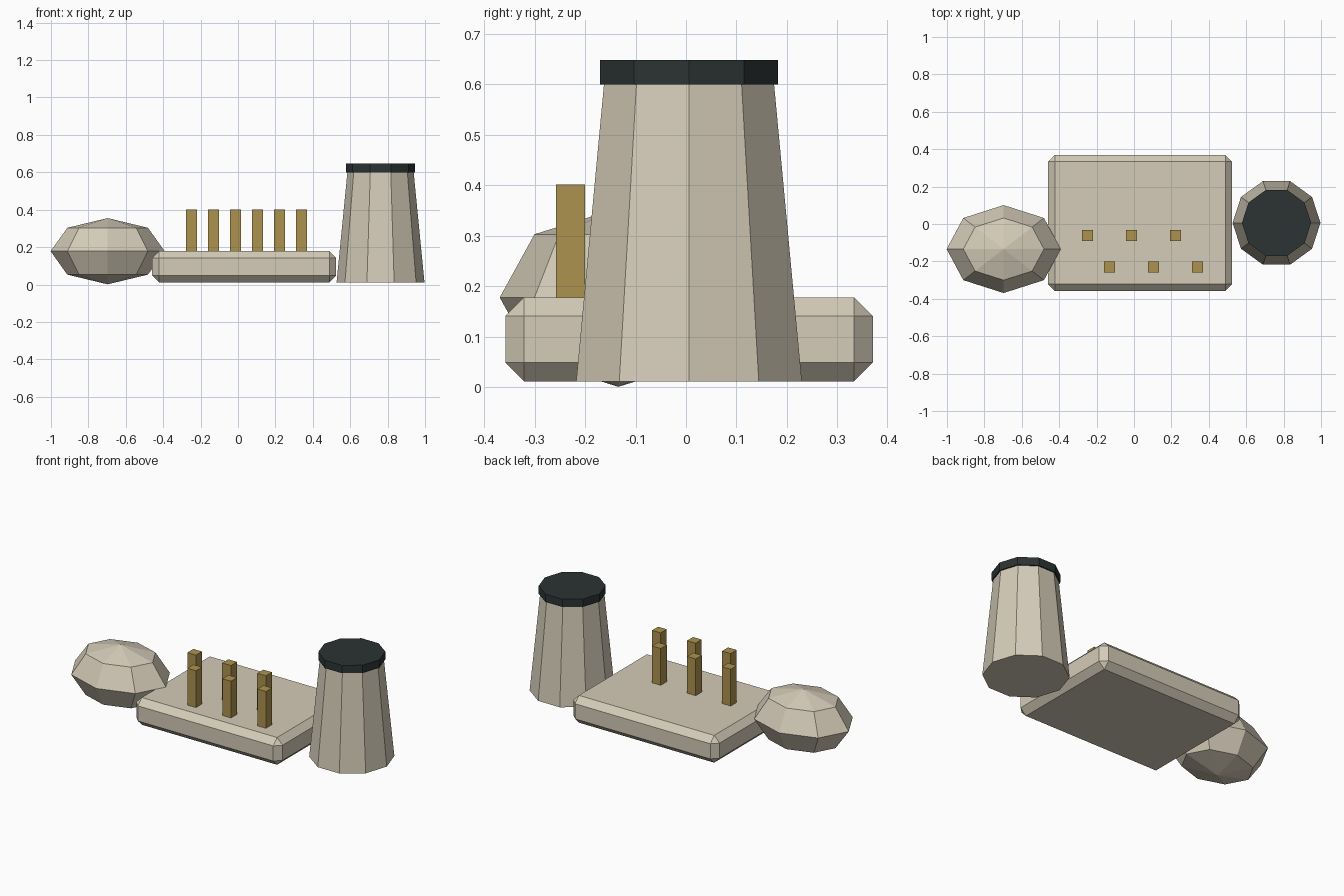
import bpy
import math

if "Cube" in bpy.data.objects:
    bpy.data.objects.remove(bpy.data.objects["Cube"])


def material(name, color):
    m = bpy.data.materials.new(name)
    m.diffuse_color = (*color, 1)
    m.use_nodes = True
    m.node_tree.nodes["Principled BSDF"].inputs["Base Color"].default_value = m.diffuse_color
    return m


cream = material("cream", (0.66, 0.60, 0.48))
dark = material("dark", (0.025, 0.033, 0.033))
brass = material("brass", (0.42, 0.29, 0.08))


def finish(name, mat):
    o = bpy.context.object
    o.name = name
    o.data.materials.append(mat)
    return o


def box(name, lo, hi, mat):
    bpy.ops.mesh.primitive_cube_add(size=1, location=[(a + b) / 2 for a, b in zip(lo, hi)])
    o = finish(name, mat)
    o.scale = [b - a for a, b in zip(lo, hi)]
    bpy.ops.object.transform_apply(location=False, rotation=False, scale=True)
    return o


def frustum(name, x, y, z0, z1, r0, r1, mat):
    # ten-sided, turned so a corner points along +x
    bpy.ops.mesh.primitive_cone_add(vertices=10, radius1=r0, radius2=r1, depth=z1 - z0,
                                    location=(x, y, (z0 + z1) / 2),
                                    rotation=(0, 0, math.pi / 2))
    return finish(name, mat)


# Chamfered base slab
slab = box("base_slab", (-0.46, -0.358, 0.012), (0.525, 0.37, 0.178), cream)
bevel = slab.modifiers.new("chamfer", 'BEVEL')
bevel.width = 0.037
bevel.segments = 1

# Two staggered rows of pegs
for i in range(6):
    x = -0.249 + 0.1178 * i
    y = -0.062 if i % 2 == 0 else -0.229
    box(f"peg_{i + 1}", (x - 0.029, y - 0.029, 0.17), (x + 0.029, y + 0.029, 0.402), brass)

# Tapered tower and its dark cap
frustum("tower", 0.762, 0.006, 0.012, 0.602, 0.235, 0.177, cream)
frustum("tower_cap", 0.762, 0.006, 0.60, 0.648, 0.185, 0.185, dark)

# Faceted flattened ball
bpy.ops.mesh.primitive_uv_sphere_add(segments=8, ring_count=4, radius=1,
                                     location=(-0.697, -0.134, 0.178))
ball = finish("faceted_ball", cream)
ball.scale = (0.305, 0.235, 0.177)
